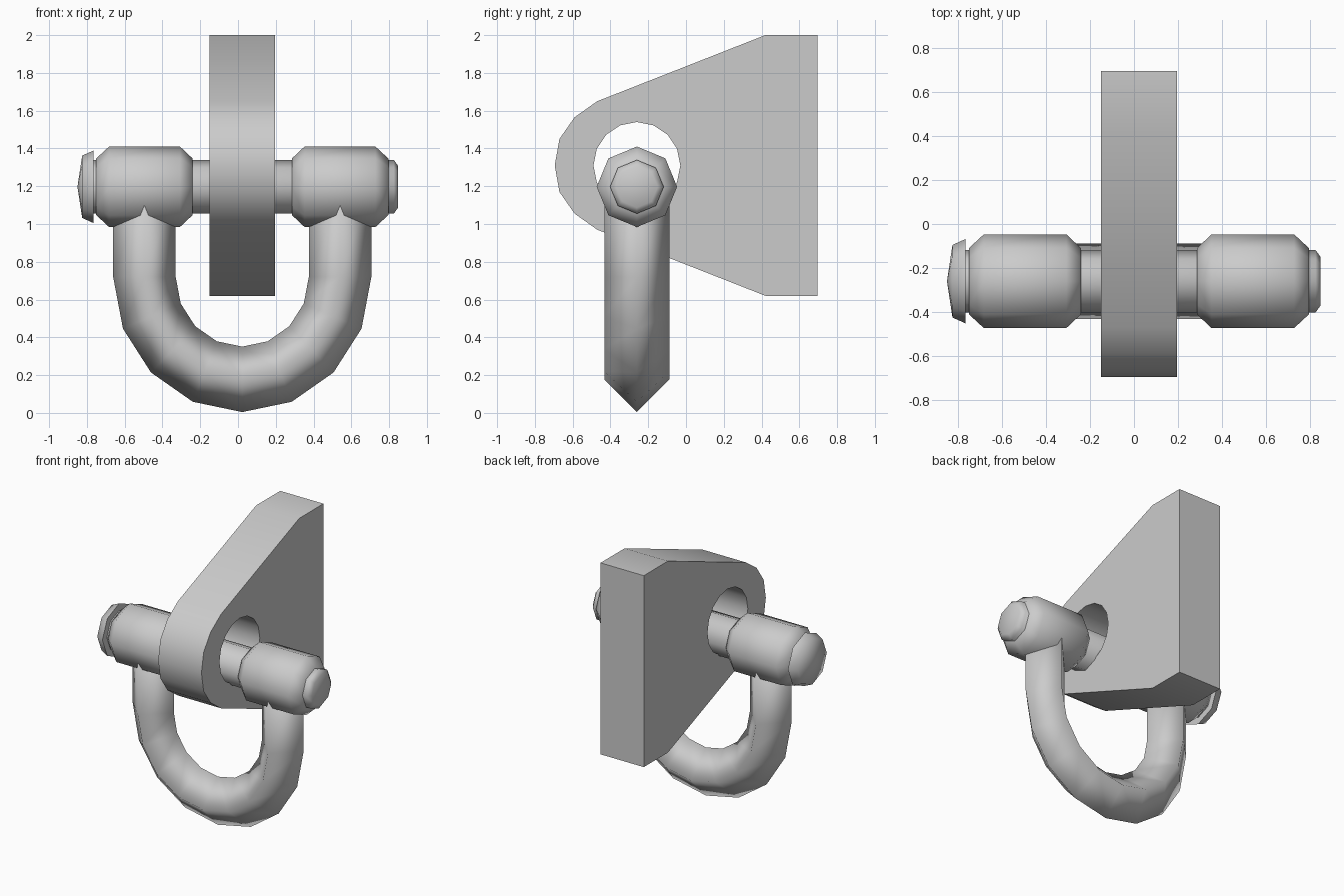
import bpy, bmesh
from math import sin, cos, pi, radians

if "Cube" in bpy.data.objects:
    bpy.data.objects.remove(bpy.data.objects["Cube"])

PY, PZ = -0.26, 1.197      # pin axis
CX = 0.0225                # middle of the shackle


def finish(name, bm, angle=None):
    bmesh.ops.recalc_face_normals(bm, faces=bm.faces)
    me = bpy.data.meshes.new(name)
    bm.to_mesh(me)
    bm.free()
    ob = bpy.data.objects.new(name, me)
    bpy.context.collection.objects.link(ob)
    bpy.ops.object.select_all(action='DESELECT')
    ob.select_set(True)
    bpy.context.view_layer.objects.active = ob
    if angle:
        bpy.ops.object.shade_smooth_by_angle(angle=radians(angle))
    else:
        bpy.ops.object.shade_smooth()
    return ob


def skin(bm, rings):
    """Bridge successive closed rings of points and cap both ends."""
    vs = [[bm.verts.new(p) for p in r] for r in rings]
    n = len(vs[0])
    for a, b in zip(vs, vs[1:]):
        for i in range(n):
            j = (i + 1) % n
            bm.faces.new((a[i], a[j], b[j], b[i]))
    bm.faces.new(vs[0])
    bm.faces.new(vs[-1])


def lathe(name, profile, n=8):
    """Turn an (x, radius) profile around the pin axis."""
    bm = bmesh.new()
    skin(bm, [[(x, PY + r * cos(2 * pi * i / n), PZ + r * sin(2 * pi * i / n))
               for i in range(n)] for x, r in profile])
    bmesh.ops.remove_doubles(bm, verts=bm.verts, dist=0.0005)
    return finish(name, bm, 60)


# Mounting plate: tapered outline with a round eye
bm = bmesh.new()
upper = [(0.695, 2.0), (0.42, 2.0), (-0.47, 1.65), (-0.59, 1.565), (-0.67, 1.45)]
outline = upper + [(-0.695, 1.31)] + [(y, 2.62 - z) for y, z in reversed(upper)]
hole = [(PY + 0.23 * cos(2 * pi * i / 16), 1.31 + 0.23 * sin(2 * pi * i / 16)) for i in range(16)]
edges = []
for loop in (outline, hole):
    vs = [bm.verts.new((-0.15, y, z)) for y, z in loop]
    edges += [bm.edges.new((vs[i - 1], vs[i])) for i in range(len(vs))]
bmesh.ops.triangle_fill(bm, edges=edges, use_beauty=True)
ext = bmesh.ops.extrude_face_region(bm, geom=bm.faces[:], use_keep_orig=True)
bmesh.ops.translate(bm, vec=(0.345, 0, 0),
                    verts=[g for g in ext['geom'] if isinstance(g, bmesh.types.BMVert)])
finish("mounting_plate", bm, 40)

# Bow: four-sided bar swept along two legs and a half ellipse
bm = bmesh.new()
rings = []
for a in [None] + [pi + k * pi / 8 for k in range(9)] + [0]:
    top = a is None or a == 0
    ang = pi if a is None else a
    ring = []
    for dr, dy in ((0.1655, 0), (0, 0.1725), (-0.1655, 0), (0, -0.1725)):
        r = 0.518 + dr
        z = 1.19 if top else 0.72 + 1.047 * r * sin(ang)
        ring.append((CX + r * cos(ang), PY + dy, z))
    rings.append(ring)
skin(bm, rings)
finish("bow", bm)

# Eye barrels at the ends of the bow
for side, s in (("left", -1), ("right", 1)):
    lathe("eye_barrel_" + side, [(CX + s * d, r) for d, r in
          ((0.263, 0.15), (0.33, 0.213), (0.705, 0.213), (0.773, 0.15))])

# Cross pin with chamfered tip, and its domed head
lathe("pin", [(-0.79, 0.142), (0.825, 0.142), (0.848, 0.11)])
lathe("pin_head", [(-0.765, 0.192), (-0.825, 0.165), (-0.85, 0.0001)])
